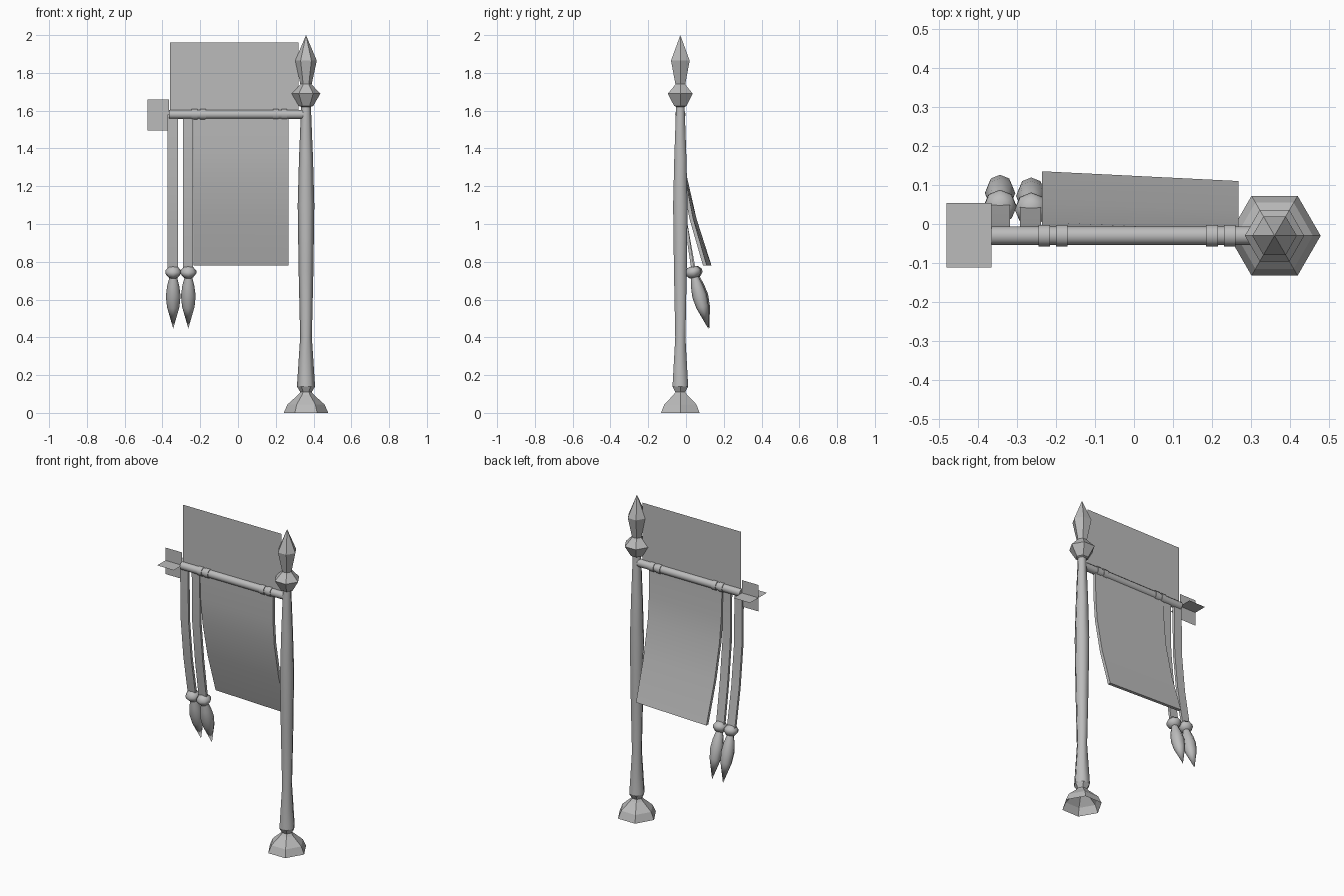
import bpy, bmesh, math
from mathutils import Vector, Matrix

cube = bpy.data.objects.get("Cube")
if cube:
    bpy.data.objects.remove(cube)

grey = bpy.data.materials.new("plain_grey")
grey.use_nodes = True
colour = (0.5, 0.5, 0.5, 1)
grey.diffuse_color = colour
grey.node_tree.nodes["Principled BSDF"].inputs["Base Color"].default_value = colour


def finish(name, bm, smooth=None):
    mesh = bpy.data.meshes.new(name)
    bm.to_mesh(mesh)
    bm.free()
    mesh.materials.append(grey)
    obj = bpy.data.objects.new(name, mesh)
    bpy.context.collection.objects.link(obj)
    if smooth:
        bpy.ops.object.select_all(action='DESELECT')
        obj.select_set(True)
        bpy.context.view_layer.objects.active = obj
        bpy.ops.object.shade_smooth_by_angle(angle=math.radians(smooth))
    return obj


def lathe(name, profile, sides, matrix, smooth=None):
    """Turn (radius, height) pairs around the local z axis; radius 0 is a tip."""
    bm = bmesh.new()
    rings = []
    for r, h in profile:
        count = sides if r else 1
        rings.append([bm.verts.new(matrix @ Vector((r * math.cos(i * math.tau / sides),
                                                    r * math.sin(i * math.tau / sides), h)))
                      for i in range(count)])
    for a, b in zip(rings, rings[1:]):
        for i in range(sides):
            j = (i + 1) % sides
            quad = [a[i % len(a)], a[j % len(a)], b[j % len(b)], b[i % len(b)]]
            bm.faces.new(list(dict.fromkeys(quad)))
    return finish(name, bm, smooth)


def hanging(name, x0, x1, path, thickness, skew=0, smooth=40):
    """Cloth slab following (y, z) points; skew pulls the right edge forward lower down."""
    bm = bmesh.new()
    top, drop = path[0][1], path[0][1] - path[-1][1]
    rows = []
    for y, z in path:
        shift = skew * (top - z) / drop
        rows.append([bm.verts.new(p) for p in (
            (x0, y, z), (x1, y - shift, z),
            (x1, y - shift + thickness, z), (x0, y + thickness, z))])
    for a, b in zip(rows, rows[1:]):
        for i in range(4):
            j = (i + 1) % 4
            bm.faces.new((a[i], b[i], b[j], a[j]))
    bm.faces.new(rows[0])
    bm.faces.new(rows[-1][::-1])
    return finish(name, bm, smooth)


def plate(name, corners):
    bm = bmesh.new()
    bm.faces.new([bm.verts.new(c) for c in corners])
    return finish(name, bm)


POLE_X, AXIS_Y, BAR_Z = 0.36, -0.03, 1.58
pole = Matrix.Translation((POLE_X, AXIS_Y, 0))

# Hexagonal post: open foot, shaft and pointed finial
lathe("foot", [(0.118, 0), (0.098, 0.045), (0.042, 0.095), (0.03, 0.11), (0.048, 0.14)], 6, pole)
lathe("shaft", [(0.048, 0.14), (0.046, 0.17), (0.031, 0.4), (0.039, 0.75), (0.044, 1.1),
                (0.037, 1.35), (0.026, 1.62)], 6, pole, 65)
lathe("finial", [(0.026, 1.62), (0.038, 1.625), (0.076, 1.69), (0.038, 1.73), (0.03, 1.74),
                 (0.057, 1.865), (0, 2)], 6, pole)

# Crossbar with paired rings
along_x = Matrix.Translation((0, AXIS_Y, BAR_Z)) @ Matrix.Rotation(math.pi / 2, 4, 'Y')
lathe("crossbar", [(0, -0.365), (0.024, -0.365), (0.024, 0.35), (0, 0.35)], 12, along_x, 40)
for i, x in enumerate((-0.23, -0.185, 0.2, 0.245)):
    lathe(f"crossbar_ring_{i + 1}", [(0.023, x - 0.015), (0.028, x - 0.015),
                                     (0.028, x + 0.015), (0.023, x + 0.015)], 12, along_x, 40)

# Flat panel above the bar and crossed plates at its free end
plate("upper_panel", [(-0.36, AXIS_Y, BAR_Z), (0.32, AXIS_Y, BAR_Z),
                      (0.32, AXIS_Y, 1.96), (-0.36, AXIS_Y, 1.96)])
plate("end_plate_upright", [(-0.48, AXIS_Y, 1.495), (-0.365, AXIS_Y, 1.495),
                            (-0.365, AXIS_Y, 1.66), (-0.48, AXIS_Y, 1.66)])
plate("end_plate_level", [(-0.48, -0.112, BAR_Z), (-0.365, -0.112, BAR_Z),
                          (-0.365, 0.054, BAR_Z), (-0.48, 0.054, BAR_Z)])

# Banner blown backwards
hanging("banner", -0.235, 0.268,
        [(-0.04, 1.58), (-0.032, 1.4), (-0.015, 1.25), (0.035, 1.03), (0.115, 0.78)],
        0.02, 0.025)

# Two straps with knots and tassels
for i, (x, y) in enumerate(((-0.343, 0.045), (-0.263, 0.038))):
    hanging(f"strap_{i + 1}", x - 0.029, x + 0.025,
            [(-0.04, 1.58), (-0.035, 1.25), (-0.008, 1.0), (y - 0.01, 0.76)], 0.016)
    tilt = Matrix.Translation((x, y, 0.745)) @ Matrix.Rotation(math.radians(15), 4, 'X')
    lathe(f"knot_{i + 1}", [(0, 0.032), (0.026, 0.028), (0.042, 0.008), (0.042, -0.008),
                            (0.026, -0.028), (0, -0.032)], 8, tilt, 60)
    lathe(f"tassel_{i + 1}", [(0.018, -0.02), (0.032, -0.075), (0.039, -0.13),
                              (0.033, -0.19), (0, -0.31)], 8, tilt, 60)

# Consistent outward faces on every closed part
for obj in bpy.context.collection.objects:
    if obj.type == 'MESH' and grey.name in obj.data.materials and len(obj.data.polygons) > 1:
        bm = bmesh.new()
        bm.from_mesh(obj.data)
        bmesh.ops.recalc_face_normals(bm, faces=bm.faces)
        bm.to_mesh(obj.data)
        bm.free()
